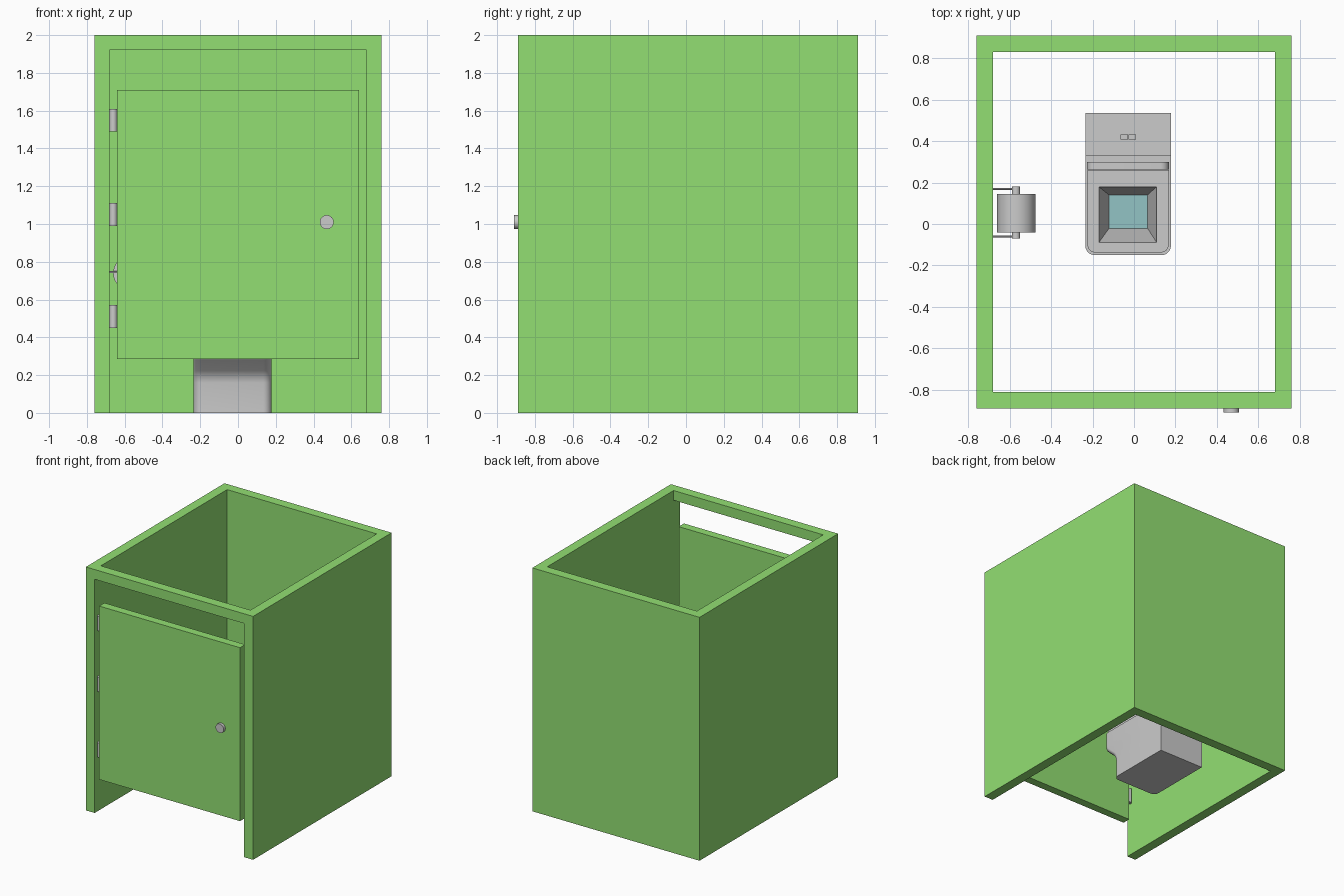
import bpy, bmesh
from math import pi, cos, sin

if "Cube" in bpy.data.objects:
    bpy.data.objects.remove(bpy.data.objects["Cube"])


def material(name, rgb):
    m = bpy.data.materials.new(name)
    m.diffuse_color = (*rgb, 1)
    m.use_nodes = True
    m.node_tree.nodes["Principled BSDF"].inputs["Base Color"].default_value = m.diffuse_color
    return m


GREEN = material("green_panel", (0.29, 0.74, 0.17))
WATER = material("water", (0.29, 0.55, 0.56))


def shade(ob):
    bpy.ops.object.select_all(action='DESELECT')
    ob.select_set(True)
    bpy.context.view_layer.objects.active = ob
    bpy.ops.object.shade_smooth_by_angle(angle=pi / 6)


def loft(name, loops, mat=None, smooth=False):
    """Closed solid through equal-length loops of 3D points."""
    bm = bmesh.new()
    rings = [[bm.verts.new(p) for p in loop] for loop in loops]
    for a, b in zip(rings, rings[1:]):
        for i in range(len(a)):
            j = (i + 1) % len(a)
            bm.faces.new((a[i], a[j], b[j], b[i]))
    bm.faces.new(rings[0])
    bm.faces.new(rings[-1])
    bmesh.ops.recalc_face_normals(bm, faces=bm.faces)
    me = bpy.data.meshes.new(name)
    bm.to_mesh(me)
    bm.free()
    ob = bpy.data.objects.new(name, me)
    bpy.context.collection.objects.link(ob)
    if mat:
        me.materials.append(mat)
    if smooth:
        shade(ob)
    return ob


def rect(x0, x1, y0, y1, z):
    return [(x0, y0, z), (x1, y0, z), (x1, y1, z), (x0, y1, z)]


def box(name, x, y, z, mat=None):
    return loft(name, [rect(*x, *y, z[0]), rect(*x, *y, z[1])], mat)


def cyl(name, centre, r, length, axis, n=32):
    rot = {'X': (0, pi / 2, 0), 'Y': (pi / 2, 0, 0), 'Z': (0, 0, 0)}[axis]
    bpy.ops.mesh.primitive_cylinder_add(vertices=n, radius=r, depth=length,
                                        location=centre, rotation=rot)
    ob = bpy.context.object
    ob.name = name
    shade(ob)
    return ob


def rounded(x0, x1, a, b, r, n=8):
    """Rectangle outline with two rounded corners on the a side."""
    s = 1 if b > a else -1
    left = [(x0 + r - r * cos(t), a + s * (r - r * sin(t)))
            for t in (pi / 2 * i / n for i in range(n + 1))]
    right = [(x0 + x1 - x, y) for x, y in reversed(left)]
    return left + right + [(x1, b), (x0, b)]


# Stall walls and front beam
box("back_wall", (-0.76, 0.76), (0.83, 0.91), (0, 2), GREEN)
for side, x in (("left", (-0.76, -0.68)), ("right", (0.68, 0.76))):
    box(side + "_wall", x, (-0.89, 0.83), (0, 2), GREEN)
box("front_beam", (-0.68, 0.68), (-0.89, -0.81), (1.92, 2), GREEN)

# Door, knob and hinges
box("door", (-0.64, 0.64), (-0.888, -0.82), (0.285, 1.71), GREEN)
cyl("door_knob", (0.47, -0.895, 1.01), 0.037, 0.03, 'Y')
for i, z in enumerate((0.51, 1.05, 1.55)):
    cyl(f"hinge_{i}", (-0.66, -0.845, z), 0.02, 0.12, 'Z')

# Paper roll on its holder
cyl("paper_roll", (-0.568, 0.052, 0.74), 0.093, 0.185, 'Y')
cyl("roll_spindle", (-0.57, 0.055, 0.745), 0.02, 0.25, 'Y')
for i, y in enumerate((-0.06, 0.17)):
    cyl(f"holder_arm_{i}", (-0.63, y, 0.745), 0.005, 0.12, 'X', n=12)

# Toilet bowl: upright base curving out to an overhanging rim
X0, X1, SEAT = -0.235, 0.178, 0.47
profile = [(-0.03, 0), (-0.03, 0.16), (-0.034, 0.18), (-0.044, 0.203),
           (-0.06, 0.223), (-0.125, 0.28), (-0.14, 0.296), (-0.148, 0.315),
           (-0.15, 0.335), (-0.15, 0.44)]
bowl = loft("toilet_bowl", [[(x, y, z) for x, y in rounded(X0, X1, f, 0.33, 0.045)]
                            for f, z in profile], smooth=True)
seat = loft("toilet_seat", [[(x, y, z) for x, y in
                             rounded(X0 + 0.01, X1 - 0.01, -0.138, 0.26, 0.04)]
                            for z in (0.44, SEAT)], smooth=True)

# Tapered basin cut through seat and bowl
cutter = loft("basin_cutter", [rect(-0.12, 0.065, -0.02, 0.14, 0.27),
                               rect(-0.17, 0.11, -0.09, 0.18, SEAT + 0.002)])
for ob in (bowl, seat):
    mod = ob.modifiers.new("basin", 'BOOLEAN')
    mod.operation, mod.object, mod.solver = 'DIFFERENCE', cutter, 'EXACT'
    bpy.context.view_layer.objects.active = ob
    with bpy.context.temp_override(object=ob, active_object=ob):
        bpy.ops.object.modifier_apply(modifier=mod.name)
bpy.data.objects.remove(cutter)
box("basin_water", (-0.122, 0.067), (-0.022, 0.142), (0.265, 0.275), WATER)

# Raised lid, cistern and flush buttons
loft("toilet_lid", [[(x, y, z) for x, z in rounded(-0.228, 0.168, 0.86, 0.44, 0.04)]
                    for y in (0.262, 0.30)], smooth=True)
box("cistern", (X0, X1), (0.33, 0.535), (0, 0.85))
for i, x in enumerate((-0.065, -0.027)):
    box(f"flush_button_{i}", (x, x + 0.036), (0.408, 0.432), (0.84, 0.858))
